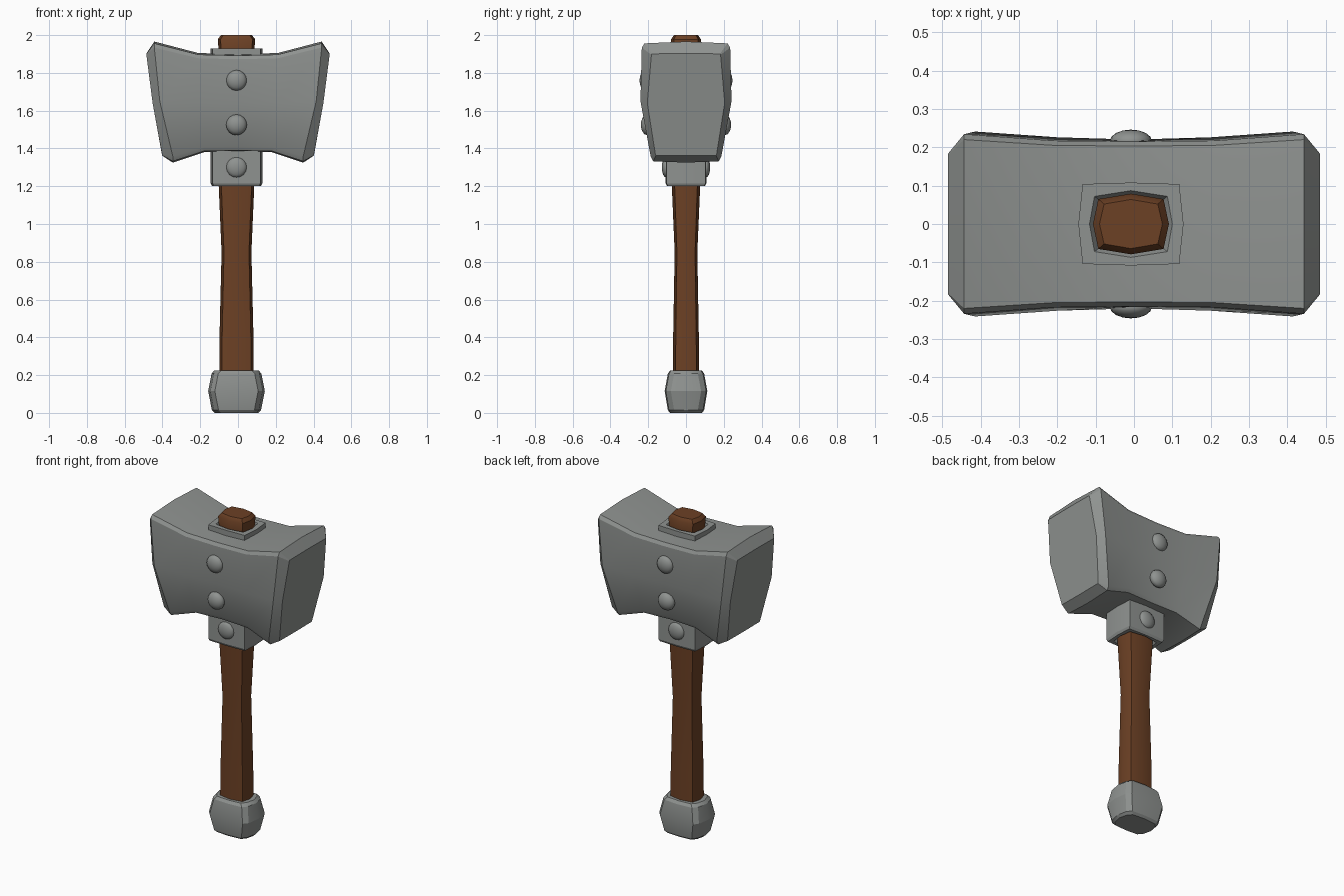
import bpy, bmesh, math
from mathutils import Matrix

if "Cube" in bpy.data.objects:
    bpy.data.objects.remove(bpy.data.objects["Cube"])


def material(name, rgb):
    m = bpy.data.materials.new(name)
    m.diffuse_color = (*rgb, 1)
    m.use_nodes = True
    m.node_tree.nodes["Principled BSDF"].inputs["Base Color"].default_value = m.diffuse_color
    return m


STEEL = material("grey steel", (0.275, 0.29, 0.28))
WOOD = material("brown wood", (0.15, 0.052, 0.018))


def finish(name, bm, mat, angle=30):
    bmesh.ops.recalc_face_normals(bm, faces=bm.faces)
    me = bpy.data.meshes.new(name)
    bm.to_mesh(me)
    bm.free()
    me.materials.append(mat)
    ob = bpy.data.objects.new(name, me)
    bpy.context.collection.objects.link(ob)
    bpy.ops.object.select_all(action='DESELECT')
    ob.select_set(True)
    bpy.context.view_layer.objects.active = ob
    bpy.ops.object.shade_smooth_by_angle(angle=math.radians(angle))
    return ob


def loft(name, rings, mat, angle=30):
    """Skin a list of equal-length point rings and cap both ends."""
    bm = bmesh.new()
    vr = [[bm.verts.new(p) for p in r] for r in rings]
    n = len(vr[0])
    for a, b in zip(vr, vr[1:]):
        for i in range(n):
            j = (i + 1) % n
            bm.faces.new((a[i], a[j], b[j], b[i]))
    bm.faces.new(vr[0])
    bm.faces.new(vr[-1])
    return finish(name, bm, mat, angle)


def octagon(z, mx, cx, my, cy, ox=-0.008):
    """Eight points: side middles (mx, my) and corners (cx, cy)."""
    pts = [(mx, 0), (cx, cy), (0, my), (-cx, cy),
           (-mx, 0), (-cx, -cy), (0, -my), (cx, -cy)]
    return [(x + ox, y, z) for x, y in pts]


# Hammer head: cross-sections from the middle out, mirrored to the other end
# columns: x, z, y for top, middle and bottom of the section, then the chamfer
SECTIONS = [
    ((0.00, 1.900, 0.215), (0.00, 1.64, 0.220), (0.00, 1.383, 0.165), 0.012),
    ((0.21, 1.905, 0.217), (0.20, 1.64, 0.226), (0.18, 1.380, 0.172), 0.012),
    ((0.443, 1.966, 0.234), (0.414, 1.65, 0.241), (0.345, 1.325, 0.187), 0.014),
    ((0.485, 1.903, 0.183), (0.452, 1.64, 0.205), (0.402, 1.362, 0.162), 0.003),
]


def head_ring(s, side):
    (xt, zt, yt), (xm, zm, ym), (xb, zb, yb), c = s
    half = [(xt, yt - c, zt - c * 0.7), (xt, yt, zt - 2.3 * c),
            (xm, ym, zm), (xb, yb, zb + 2.3 * c), (xb, yb - c, zb + c * 0.5)]
    ring = [(xt, 0, zt)] + half + [(xb, 0, zb)] + [(x, -y, z) for x, y, z in reversed(half)]
    return [(side * x, y, z) for x, y, z in ring]


loft("hammer_head",
     [head_ring(s, -1) for s in reversed(SECTIONS[1:])] + [head_ring(s, 1) for s in SECTIONS],
     STEEL, 22)

# Square collar through the head, recessed around the handle at both ends
loft("collar", [
    octagon(1.225, 0.095, 0.082, 0.075, 0.062),
    octagon(1.200, 0.108, 0.098, 0.088, 0.072),
    octagon(1.200, 0.128, 0.122, 0.100, 0.096),
    octagon(1.215, 0.137, 0.126, 0.108, 0.104),
    octagon(1.930, 0.137, 0.126, 0.108, 0.104),
    octagon(1.930, 0.108, 0.095, 0.087, 0.072),
    octagon(1.908, 0.095, 0.082, 0.077, 0.062),
], STEEL, 22)

# Wooden handle with a slim waist and bevelled top
loft("handle", [
    octagon(0.10, 0.092, 0.078, 0.070, 0.056),
    octagon(0.40, 0.090, 0.076, 0.068, 0.054),
    octagon(0.85, 0.079, 0.066, 0.060, 0.048),
    octagon(1.20, 0.094, 0.080, 0.075, 0.060),
    octagon(1.91, 0.094, 0.080, 0.075, 0.062),
    octagon(1.978, 0.099, 0.085, 0.079, 0.065),
    octagon(2.00, 0.082, 0.070, 0.064, 0.052),
], WOOD, 40)


# Bulging pommel with chamfered corners
def pommel_ring(z, fx, fy, e=0.018):
    q = [(fx + 0.012, 0), (fx, fy - 1.5 * e), (fx - 1.3 * e, fy), (0, fy + 0.006)]
    pts = q + [(-x, y) for x, y in reversed(q[:3])]
    pts += [(-x, -y) for x, y in q[1:]] + [(x, -y) for x, y in reversed(q[1:3])]
    return [(x - 0.008, y, z) for x, y in pts]


loft("pommel", [
    pommel_ring(0.000, 0.105, 0.078),
    pommel_ring(0.014, 0.118, 0.090),
    pommel_ring(0.115, 0.138, 0.107),
    pommel_ring(0.208, 0.120, 0.090),
    pommel_ring(0.225, 0.105, 0.078),
], STEEL, 22)

# Domed rivets on front and back
for label, z, y, depth in (("upper", 1.76, 0.216, 0.030),
                           ("middle", 1.525, 0.205, 0.034),
                           ("collar", 1.30, 0.104, 0.024)):
    for face, side in (("front", -1), ("back", 1)):
        bm = bmesh.new()
        bmesh.ops.create_uvsphere(bm, u_segments=16, v_segments=8, radius=1)
        mat = (Matrix.Translation((-0.008, side * y, z))
               @ Matrix.Diagonal((0.055, depth, 0.055, 1))
               @ Matrix.Rotation(math.pi / 2, 4, 'X'))
        bmesh.ops.transform(bm, matrix=mat, verts=bm.verts)
        finish(f"{label}_rivet_{face}", bm, STEEL, 50)
